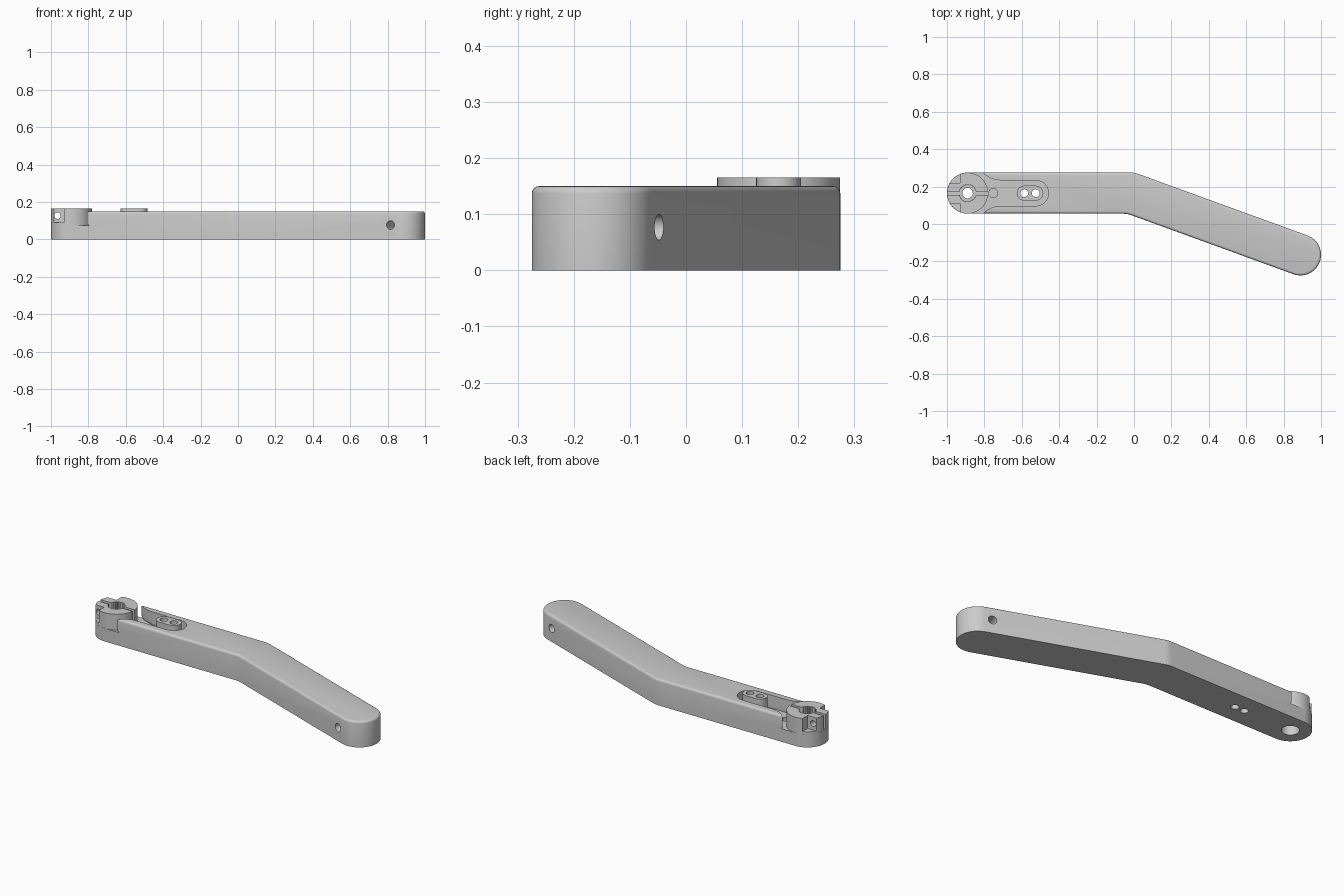
import bpy, bmesh
from math import sin, cos, tan, radians, pi
from mathutils import Matrix

if "Cube" in bpy.data.objects:
    bpy.data.objects.remove(bpy.data.objects["Cube"])

HX, Y0, EX = -0.89, 0.165, 0.89      # hub x, straight-arm y, far-end x
R, H, FLOOR, TOP = 0.11, 0.15, 0.075, 0.165
ANG = radians(20)


def arc(cx, cy, r, a0, a1, n):
    return [(cx + r * cos(radians(a0 + (a1 - a0) * i / n)),
             cy + r * sin(radians(a0 + (a1 - a0) * i / n))) for i in range(n + 1)]


def circle(cx, cy, r, n=32):
    return arc(cx, cy, r, 0, 360, n)[:-1]


def prism(name, pts, z0, z1, bevel_bottom=0, bevel_top=0):
    """Extrude a counter-clockwise outline, optionally rounding its rims."""
    bm = bmesh.new()
    n = len(pts)
    lo = [bm.verts.new((x, y, z0)) for x, y in pts]
    hi = [bm.verts.new((x, y, z1)) for x, y in pts]
    bm.faces.new(lo[::-1])
    bm.faces.new(hi)
    for i in range(n):
        j = (i + 1) % n
        bm.faces.new((lo[i], lo[j], hi[j], hi[i]))
    for z, width in ((z0, bevel_bottom), (z1, bevel_top)):
        if width:
            rim = [e for e in bm.edges if all(abs(v.co.z - z) < 1e-6 for v in e.verts)]
            bmesh.ops.bevel(bm, geom=rim, offset=width, segments=4, profile=0.5, affect='EDGES')
    bmesh.ops.recalc_face_normals(bm, faces=bm.faces)
    mesh = bpy.data.meshes.new(name)
    bm.to_mesh(mesh)
    bm.free()
    ob = bpy.data.objects.new(name, mesh)
    bpy.context.collection.objects.link(ob)
    return ob


def cut(ob, *cutters):
    """Subtract each cutter, then discard it."""
    for c in cutters:
        c.hide_render = True
        mod = ob.modifiers.new("cut", 'BOOLEAN')
        mod.operation, mod.solver, mod.object = 'DIFFERENCE', 'EXACT', c
        bpy.context.view_layer.objects.active = ob
        bpy.ops.object.modifier_apply(modifier=mod.name)
        bpy.data.objects.remove(c)


def hole(x, y, r, z0=-0.1, z1=0.3):
    return prism("cut_hole", circle(x, y, r), z0, z1)


def cross_hole(x, y, z, r, yaw):
    """Horizontal hole whose axis is y turned by yaw."""
    ob = prism("cut_cross_hole", circle(0, 0, r), -0.3, 0.3)
    ob.data.transform(Matrix.Translation((x, y, z)) @ Matrix.Rotation(yaw, 4, 'Z')
                      @ Matrix.Rotation(pi / 2, 4, 'X'))
    return ob


def box(x0, x1, y0, y1, z0, z1):
    return prism("cut_box", [(x0, y0), (x1, y0), (x1, y1), (x0, y1)], z0, z1)


# Bent arm with rounded ends
bend = EX - 2 * Y0 / tan(ANG)
t = tan(ANG / 2)
fr = 0.12
outline = (arc(HX, Y0, R, 90, 270, 32)
           + arc(bend - R * t - fr * t, Y0 - R - fr, fr, 90, 70, 4)
           + arc(EX, -Y0, R, -110, 70, 32)
           + arc(bend + R * t - fr * t, Y0 + R - fr, fr, 70, 90, 4))
arm = prism("arm", outline, 0, H, 0.013, 0.013)

# Pocket around the hub, narrowing to a slot around the boss
BX = (-0.587, -0.525)
flare = [(-0.81, 0.2), (-0.81, 0.113), (-0.793, 0.096), (-0.77, 0.081), (-0.745, 0.072), (-0.71, 0.068)]
pocket = ([(-1.1, Y0 - 0.2)] + [(x, Y0 - d) for x, d in flare]
          + arc(BX[1], Y0, 0.068, -90, 90, 20)
          + [(x, Y0 + d) for x, d in flare[::-1]] + [(-1.1, Y0 + 0.2)])
cut(arm, prism("cut_pocket", pocket, FLOOR, 0.3, bevel_bottom=0.012))

# Bores and holes in the arm
cut(arm,
    hole(HX, Y0, 0.028), hole(HX, Y0, 0.046, -0.1, 0.055),
    hole(-0.753, Y0, 0.024, 0.05),
    cross_hole(0.853, -0.151, 0.077, 0.023, -ANG),
    *[hole(x, Y0, 0.021) for x in BX])

# Clamping hub with splined bore, slit, screw flats and screw hole
hub = prism("clamp_hub", circle(HX, Y0, R - 0.0005, 64), FLOOR - 0.001, TOP, 0, 0.004)
teeth = 25
spline = [(HX + r * cos(a), Y0 + r * sin(a)) for i in range(teeth * 2)
          for r, a in [((0.048, 0.042)[i % 2], pi * i / teeth)]]
cut(hub,
    prism("cut_spline", spline, 0, 0.3),
    box(-1.1, -0.7, Y0 - 0.01, Y0 + 0.01, FLOOR + 0.005, 0.3),
    *[box(-1.1, -0.93, min(a, b), max(a, b), 0.09, 0.3)
      for s in (-1, 1) for a, b in [(Y0 + s * 0.055, Y0 + s * 0.2)]],
    cross_hole(-0.965, Y0, 0.127, 0.017, 0))

# Raised two-hole boss
boss = prism("boss", arc(BX[1], Y0, 0.04, -90, 90, 16) + arc(BX[0], Y0, 0.04, 90, 270, 16),
             FLOOR - 0.001, TOP)
cut(boss, *[hole(x, Y0, 0.021) for x in BX])

# Smooth curved walls, keep hard edges
for ob in (arm, hub, boss):
    bpy.ops.object.select_all(action='DESELECT')
    ob.select_set(True)
    bpy.context.view_layer.objects.active = ob
    bpy.ops.object.shade_smooth_by_angle(angle=radians(30))
